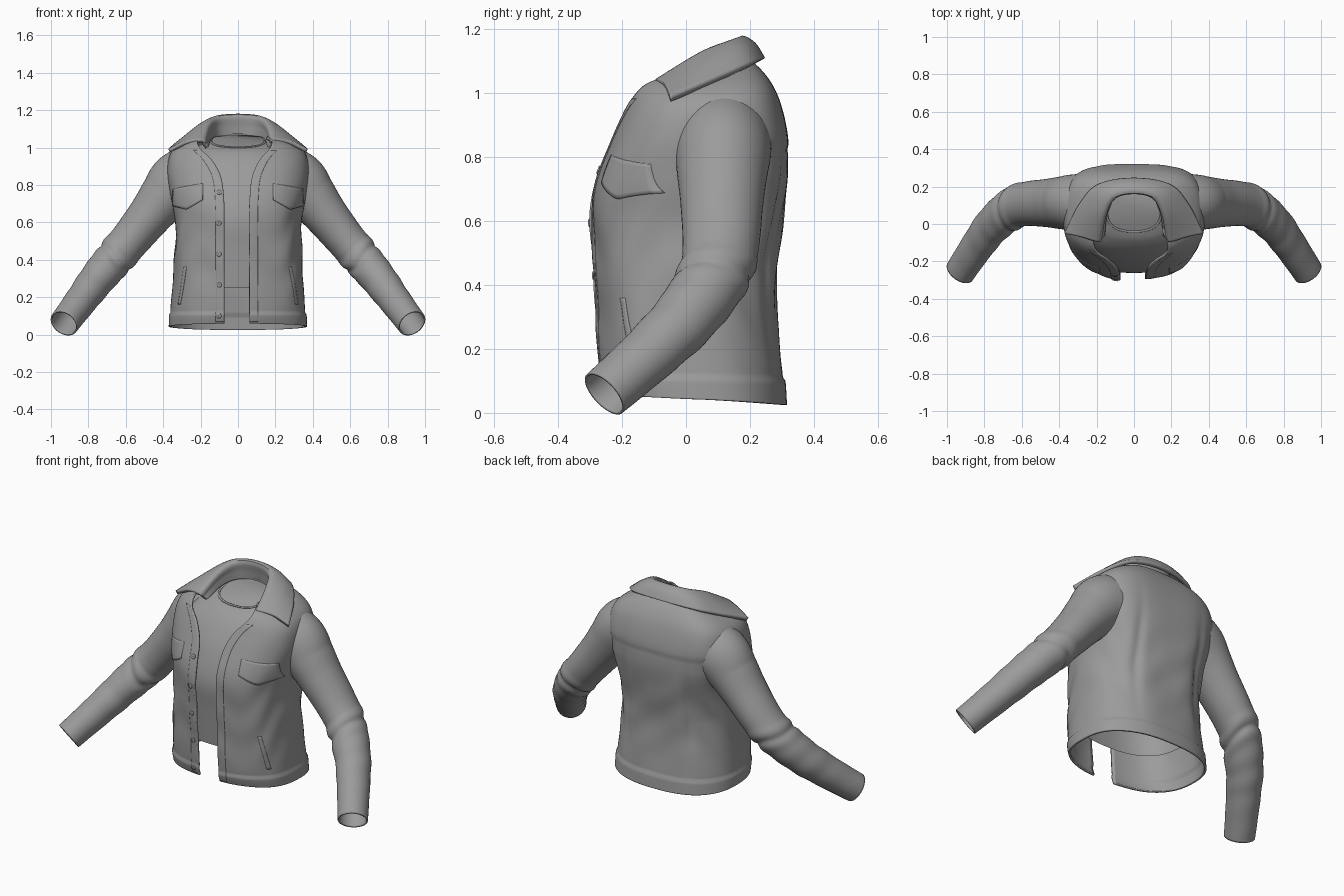
import bpy, math
from mathutils import Vector

if "Cube" in bpy.data.objects:
    bpy.data.objects.remove(bpy.data.objects["Cube"])

cloth = bpy.data.materials.new("grey cloth")
cloth.use_nodes = True
cloth.diffuse_color = (0.33, 0.33, 0.33, 1)
cloth.node_tree.nodes["Principled BSDF"].inputs["Base Color"].default_value = (0.33, 0.33, 0.33, 1)

POWER = 2.5  # squareness of the body's cross-section


def spline(rows, t):
    """Smooth interpolation through rows of numbers."""
    last = len(rows) - 1
    i = min(int(t), last - 1)
    f = t - i
    a, b, c, d = (rows[max(0, min(last, i + k))] for k in (-1, 0, 1, 2))
    return [q + 0.5 * f * (r - p + f * (2 * p - 5 * q + 4 * r - s + f * (3 * (q - r) + s - p)))
            for p, q, r, s in zip(a, b, c, d)]


def bump(d, width):
    return math.exp(-(d / width) ** 2)


def clamp(v):
    return max(0, min(1, v))


def signed_power(v, e):
    return math.copysign(abs(v) ** e, v)


def loft(name, point, nu, nv, closed=False, thick=0.0, cap=False):
    """Grid surface from point(u, v) with u and v in 0..1; cap closes the last ring."""
    cols = nu if closed else nu + 1
    verts = [point(i / nu, j / nv) for j in range(nv + 1) for i in range(cols)]
    faces = [(j * cols + i, j * cols + (i + 1) % cols,
              (j + 1) * cols + (i + 1) % cols, (j + 1) * cols + i)
             for j in range(nv) for i in range(nu)]
    if cap:
        faces.append(tuple(range(nv * cols, (nv + 1) * cols)))
    mesh = bpy.data.meshes.new(name)
    mesh.from_pydata(verts, [], faces)
    mesh.materials.append(cloth)
    obj = bpy.data.objects.new(name, mesh)
    bpy.context.collection.objects.link(obj)
    if thick:
        mod = obj.modifiers.new("thickness", "SOLIDIFY")
        mod.thickness, mod.offset = thick, 0
    bpy.ops.object.select_all(action="DESELECT")
    obj.select_set(True)
    bpy.context.view_layer.objects.active = obj
    bpy.ops.object.shade_smooth_by_angle(angle=math.radians(50))
    return obj


def ring_point(row, th, off=0.0):
    """Point on a body ring; th = 0 is the front, pi the back (flatter at the shoulder blades)."""
    zf, zb, a, yf, yb = row[:5]
    c, h = (yf + yb) / 2, (yb - yf) / 2
    e = 2 / (POWER + clamp((zb - .45) / .3) * max(0, -math.cos(th)) ** .5)
    x = a * signed_power(math.sin(th), e)
    y = -h * signed_power(math.cos(th), e)
    n = Vector((x / a ** 2, y / h ** 2, 0)).normalized() * off
    return Vector((x + n.x, y + c + n.y, zf + (zb - zf) * (1 - math.cos(th)) / 2))


# Jacket body: front height, back height, half width, front y, back y, half opening
BODY = [
    (.06, .025, .357, -.245, .303, .06), (.12, .11, .355, -.262, .298, .06),
    (.25, .25, .345, -.272, .286, .06), (.42, .42, .335, -.28, .28, .06),
    (.60, .60, .332, -.293, .298, .06), (.72, .75, .355, -.28, .312, .062),
    (.84, .88, .372, -.235, .306, .075), (.93, .98, .36, -.198, .285, .115),
    (.985, 1.04, .31, -.178, .255, .165), (1.02, 1.085, .23, -.16, .215, .18),
    (1.03, 1.10, .165, -.10, .185, .15)]
TOP = len(BODY) - 1


def folds(p, th, v):
    """Soft cloth folds, the raised hem band and the back yoke."""
    d = .004 * math.sin(7 * th + 5 * p.z) * bump(p.z - .45, .3)
    d += .003 * math.sin(p.z * 26 + 4 * math.sin(3 * th)) * bump(p.z - .45, .25)
    d += .007 * clamp((1 - v) * 12)
    if math.cos(th) < -.2:
        d += .005 * clamp((p.z - .83) * 80) * clamp((1 - p.z) * 8)
        for side in (-1, 1):
            d -= .014 * bump(p.x - side * .2, .025) * bump(p.z - .52, .25)
    return d


def edge_angle(row, side, inset=0.0):
    """Angle of the opening's edge, or of a line at some distance from it."""
    gap = row[5] * (1.2 if side < 0 else 1) + inset
    return math.asin(min(.97, gap / row[2]) ** (POWER / 2))


def body_point(u, v):
    v *= TOP
    row = spline(BODY, v)
    lo, hi = edge_angle(row, 1), 2 * math.pi - edge_angle(row, -1)
    th = lo + (hi - lo) * u
    return ring_point(row, th, folds(ring_point(row, th), th, v))


loft("jacket_body", body_point, 120, 90, thick=.012)


def front_point(x, z, off):
    """Point on the jacket front at a given x and height."""
    lo, hi = 0.0, 9.0
    for _ in range(22):
        v = (lo + hi) / 2
        row = spline(BODY, v)
        th = math.asin(min(.995, abs(x) / row[2]) ** (POWER / 2)) * (1 if x > 0 else -1)
        p = ring_point(row, th)
        if p.z < z:
            lo = v
        else:
            hi = v
    return ring_point(row, th, off + folds(p, th % (2 * math.pi), v))


for side, label in ((1, "left"), (-1, "right")):
    # Button placket running along the front edge into the lapel
    def placket(u, v):
        v = .25 + 7.6 * v
        row = spline(BODY, v)
        outer = edge_angle(row, side, .002)
        th = side * (outer + u * (edge_angle(row, side, .045) - outer))
        return ring_point(row, th, .005 + folds(ring_point(row, th), th % (2 * math.pi), v))
    loft(label + "_placket", placket, 6, 60, thick=.006)

    # Chest pocket flap with a pointed lower edge, its top lying in the seam
    def flap(u, v):
        top = .81 - .03 * u
        low = .72 - .025 * u - .038 * (1 - abs(u - .55) / .55)
        return front_point(side * (.185 + .157 * u), low + (top - low) * v, .008 - .005 * v)
    loft(label + "_chest_flap", flap, 16, 8, thick=.006)

    # Slanted welt of the hand pocket
    def welt(u, v):
        return front_point(side * (.302 - .035 * v + .014 * u), .16 + .2 * v, .006)
    loft(label + "_hand_pocket", welt, 3, 16, thick=.005)


# Buttons on the right placket
for i in range(5):
    def disc(u, v):
        ang, r = u * 2 * math.pi, .012 * v + .0005
        return front_point(r * math.cos(ang) - .098, .10 + .165 * i + r * math.sin(ang), .01)
    loft("front_button_%d" % (i + 1), disc, 16, 2, closed=True, thick=.006)

# Undershirt: round neckline, closed at the neck and open at the hem
SHIRT = [
    (.25, .25, .31, -.235, .262), (.45, .45, .31, -.25, .255), (.62, .62, .30, -.26, .27),
    (.78, .80, .31, -.215, .283), (.90, .95, .30, -.15, .26), (.97, 1.03, .22, -.09, .215),
    (1.0, 1.07, .145, -.04, .175)]
loft("undershirt", lambda u, v: ring_point(spline(SHIRT, v * (len(SHIRT) - 1)), u * 2 * math.pi),
     72, 48, closed=True, cap=True)


# Rolled neck band of the undershirt
def neck_band(u, v):
    p = ring_point(SHIRT[-1], u * 2 * math.pi)
    ang = v * 2 * math.pi
    out = Vector((p.x, p.y - .07, 0)).normalized()
    return p + out * .006 * math.cos(ang) + Vector((0, 0, .006 * math.sin(ang)))


loft("undershirt_neck_band", neck_band, 60, 8, closed=True)

# Sleeves: centre x, y, z, half depth, half thickness
SLEEVE = [
    (.20, .115, .86, .15, .165), (.315, .115, .815, .147, .16), (.39, .113, .738, .136, .135),
    (.463, .112, .647, .125, .116), (.567, .108, .518, .115, .103), (.65, .083, .42, .106, .098),
    (.75, 0, .30, .097, .092), (.84, -.12, .18, .087, .082), (.93, -.255, .06, .079, .075)]
REACH = len(SLEEVE) - 1


def sleeve_point(side):
    def point(u, v):
        s, ang = v * REACH, u * 2 * math.pi
        x, y, z, deep, thin = spline(SLEEVE, s)
        ahead, behind = (Vector(spline(SLEEVE, max(0, min(REACH, s + e)))[:3]) for e in (.05, -.05))
        t = (ahead - behind).normalized()
        across = Vector((0, 1, 0))
        across = (across - t * t.y).normalized()
        up = across.cross(t)
        # Gathered folds around the elbow and light rumples on the forearm
        k = s + .35 * math.cos(ang) + .1 * math.sin(2 * ang)
        r = 1 + .06 * bump(k - 4.8, .2) - .08 * bump(k - 5.08, .1) + .04 * bump(k - 5.35, .15)
        r += .018 * math.sin(9 * s + 2 * math.cos(ang)) * bump(s - 6, 1.3)
        p = Vector((x, y, z)) + (across * math.cos(ang) * deep + up * math.sin(ang) * thin) * r
        return Vector((p.x * side, p.y, p.z))
    return point


for side, label in ((1, "left"), (-1, "right")):
    loft(label + "_sleeve", sleeve_point(side), 48, 90, closed=True, thick=.008)

# Collar: half sections from the back to the front tip (base, fold, outer edge)
COLLAR = [
    (0, .185, 1.06, 0, .172, 1.168, 0, .238, 1.105),
    (.10, .155, 1.06, .11, .145, 1.158, .19, .205, 1.09),
    (.15, .06, 1.045, .165, .05, 1.12, .29, .10, 1.045),
    (.165, -.06, 1.0, .195, -.09, 1.035, .368, -.05, .983)]
# The neighbour across the middle keeps the back of the collar smooth
FLIPPED = tuple(-n if k % 3 == 0 else n for k, n in enumerate(COLLAR[1]))


def collar_point(u, v):
    t = 2 * u - 1
    row = spline([FLIPPED] + COLLAR, 1 + abs(t) * 3)
    base, fold, rim = Vector(row[:3]), Vector(row[3:6]), Vector(row[6:])
    crown = (fold + rim) / 2 + Vector((0, .004, .014))
    p = Vector(spline([base, (base + fold) / 2, fold, crown, rim], v * 4))
    return Vector((math.copysign(p.x, t), p.y, p.z))


loft("collar", collar_point, 60, 20, thick=.022)
